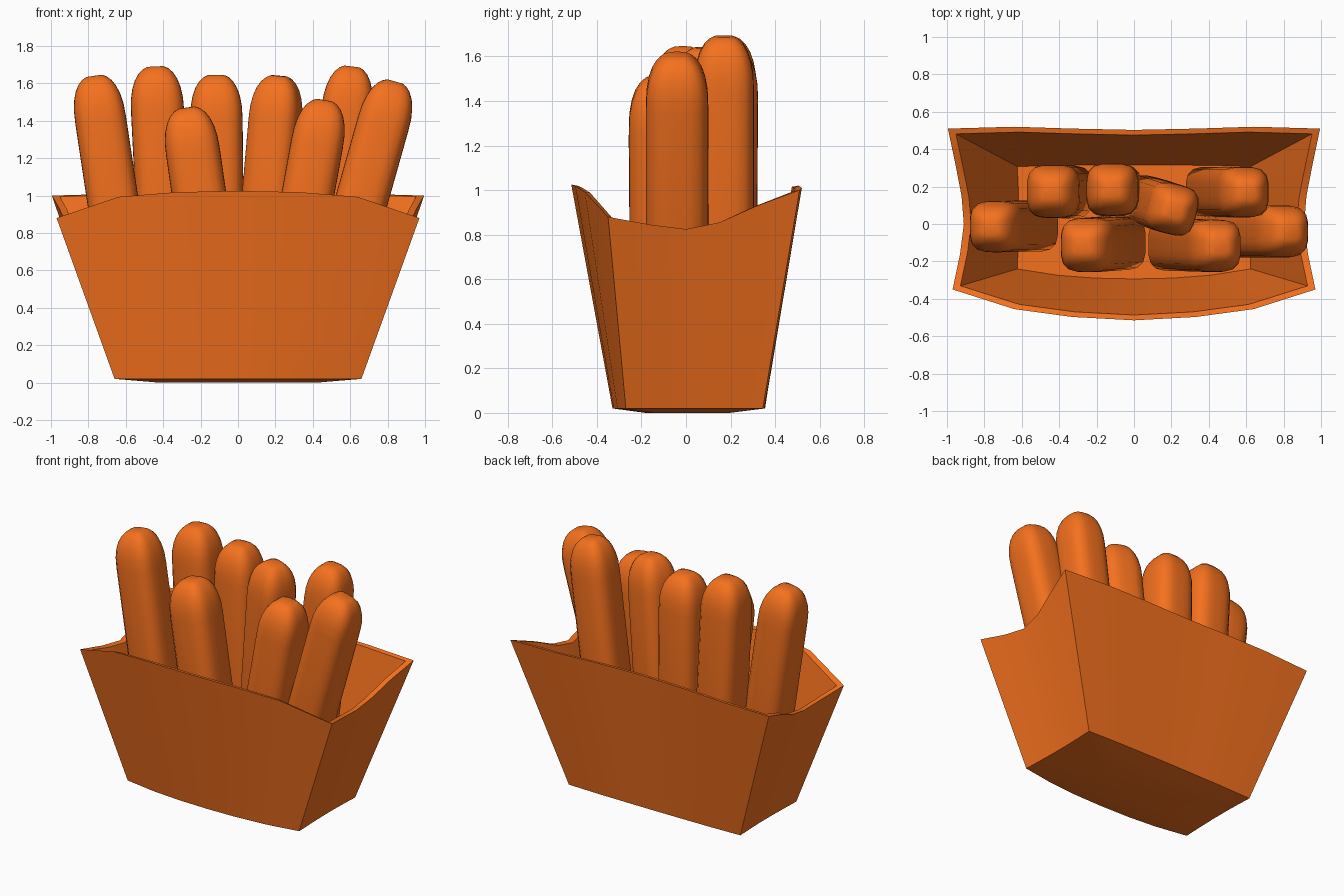
import bpy, bmesh, math
from mathutils import Vector, Matrix

if "Cube" in bpy.data.objects:
    bpy.data.objects.remove(bpy.data.objects["Cube"])

orange = bpy.data.materials.new("orange")
orange.diffuse_color = (0.91, 0.165, 0.013, 1)
orange.use_nodes = True
orange.node_tree.nodes["Principled BSDF"].inputs["Base Color"].default_value = orange.diffuse_color


def skin(name, loops, angle):
    """Bridge a list of closed loops and cap both ends."""
    bm = bmesh.new()
    rings = [[bm.verts.new(p) for p in loop] for loop in loops]
    n = len(rings[0])
    for a, b in zip(rings, rings[1:]):
        for i in range(n):
            j = (i + 1) % n
            bm.faces.new((a[i], a[j], b[j], b[i]))
    bm.faces.new(rings[0])
    bm.faces.new(rings[-1])
    bmesh.ops.recalc_face_normals(bm, faces=bm.faces)
    mesh = bpy.data.meshes.new(name)
    bm.to_mesh(mesh)
    bm.free()
    mesh.materials.append(orange)
    obj = bpy.data.objects.new(name, mesh)
    bpy.context.collection.objects.link(obj)
    bpy.ops.object.select_all(action='DESELECT')
    obj.select_set(True)
    bpy.context.view_layer.objects.active = obj
    bpy.ops.object.shade_smooth_by_angle(angle=math.radians(angle))
    return obj


def mirrored(half):
    """Complete a right-hand outline whose ends lie on x = 0."""
    return half + [(-x, y, z) for x, y, z in half[-2:0:-1]]


# Carton: right half of the curved rim and of the base outline, front to back
rim = mirrored([(0, -.515, 1.025), (.33, -.497, 1.018), (.64, -.455, .993),
                (.97, -.35, .88), (.93, -.16, .845), (.91, 0, .825),
                (.922, .15, .855), (.955, .32, .93), (.995, .51, 1.0),
                (.64, .52, 1.01), (.33, .51, 1.018), (0, .503, 1.02)])
base = mirrored([(0, -.33, .02), (.22, -.325, .02), (.43, -.308, .02),
                 (.66, -.27, .02), (.655, -.12, .02), (.652, 0, .02),
                 (.652, .12, .02), (.655, .23, .02), (.66, .345, .02),
                 (.43, .352, .02), (.22, .354, .02), (0, .355, .02)])
underside = [(x * .64, y * .55, 0) for x, y, z in base]
inner_rim = [(x * .957, y * .945, z - .005) for x, y, z in rim]
inner_floor = [(x * .945, y * .89, .06) for x, y, z in base]
skin("carton", [underside, base, rim, inner_rim, inner_floor], 30)

# Rounded-square cross-section and domed end profile of a fry
SIDES = 24
section = []
for i in range(SIDES):
    a = 2 * math.pi * (i + .5) / SIDES
    c, s = math.cos(a), math.sin(a)
    r = (abs(c) ** 3.6 + abs(s) ** 3.6) ** (-1 / 3.6)
    section.append((r * c, r * s))
dome = [(0, .30), (.012, .48), (.035, .65), (.07, .80), (.115, .91),
        (.17, .98), (.24, 1)]


def fry(name, bottom, top, half=.142, turn=0):
    """Leaning fry running from the bottom point to the top point."""
    bottom, top = Vector(bottom), Vector(top)
    axis = top - bottom
    length = axis.length
    m = (Matrix.Translation(bottom) @ Vector((0, 0, 1)).rotation_difference(axis).to_matrix().to_4x4()
         @ Matrix.Rotation(math.radians(turn), 4, 'Z'))
    profile = [(.0, .75), (.03, .92), (.08, 1)] + [(length - d, s) for d, s in reversed(dome)]
    skin(name, [[m @ Vector((x * s * half, y * s * half, h)) for x, y in section]
                for h, s in profile], 50)


# Fries
fry("fry_left", (-.53, -.01, .05), (-.77, -.015, 1.64), .137)
fry("fry_back_left", (-.36, .17, .05), (-.442, .175, 1.69))
fry("fry_back_middle", (-.10, .175, .05), (-.118, .185, 1.645), .14)
fry("fry_middle", (.08, .12, .05), (.22, .075, 1.64), .135, -14)
fry("fry_back_right", (.40, .17, .05), (.61, .17, 1.69), .135)
fry("fry_right", (.40, -.04, .05), (.84, -.04, 1.61), .14)
fry("fry_front_left", (-.07, -.10, .05), (-.275, -.115, 1.47), .145)
fry("fry_front_right", (.20, -.11, .05), (.465, -.118, 1.51), .14)
